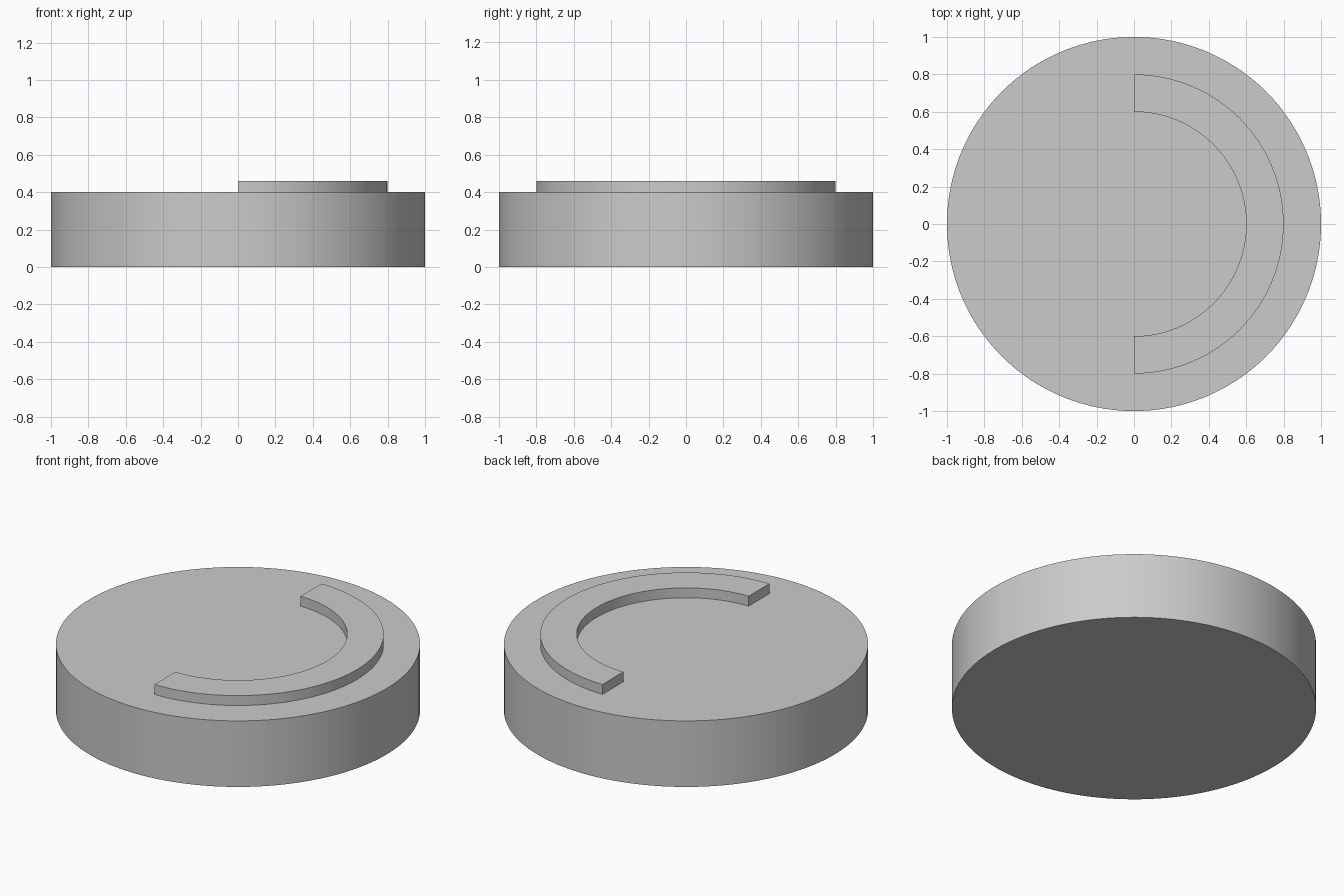
import bpy
import bmesh
from math import sin, cos, pi, radians

if "Cube" in bpy.data.objects:
    bpy.data.objects.remove(bpy.data.objects["Cube"], do_unlink=True)

BASE_HEIGHT = 0.4
RIDGE_HEIGHT = 0.06

grey = bpy.data.materials.new("light_grey")
grey.use_nodes = True
colour = (0.6, 0.6, 0.6, 1)
grey.diffuse_color = colour
grey.node_tree.nodes["Principled BSDF"].inputs["Base Color"].default_value = colour


def arc(radius, start, end, steps):
    """Points along a circular arc, both ends included."""
    angles = [start + (end - start) * i / steps for i in range(steps + 1)]
    return [(radius * cos(a), radius * sin(a)) for a in angles]


def extrude_outline(name, outline, bottom, height):
    """Solid made by raising a flat outline, given anticlockwise."""
    bm = bmesh.new()
    low = [bm.verts.new((x, y, bottom)) for x, y in outline]
    high = [bm.verts.new((x, y, bottom + height)) for x, y in outline]
    bm.faces.new(low[::-1])
    bm.faces.new(high)
    for i in range(len(outline)):
        j = (i + 1) % len(outline)
        bm.faces.new((low[i], low[j], high[j], high[i]))
    mesh = bpy.data.meshes.new(name)
    bm.to_mesh(mesh)
    bm.free()
    mesh.materials.append(grey)
    obj = bpy.data.objects.new(name, mesh)
    bpy.context.collection.objects.link(obj)
    bpy.ops.object.select_all(action="DESELECT")
    obj.select_set(True)
    bpy.context.view_layer.objects.active = obj
    bpy.ops.object.shade_smooth_by_angle(angle=radians(30))
    return obj


# Round base
extrude_outline("base_disc", arc(1, 0, 2 * pi, 128)[:-1], 0, BASE_HEIGHT)

# Half-ring ridge on the left half of the top
outer = arc(0.8, -pi / 2, pi / 2, 64)
inner = arc(0.6, pi / 2, -pi / 2, 64)
extrude_outline("half_ring_ridge", outer + inner, BASE_HEIGHT, RIDGE_HEIGHT)
